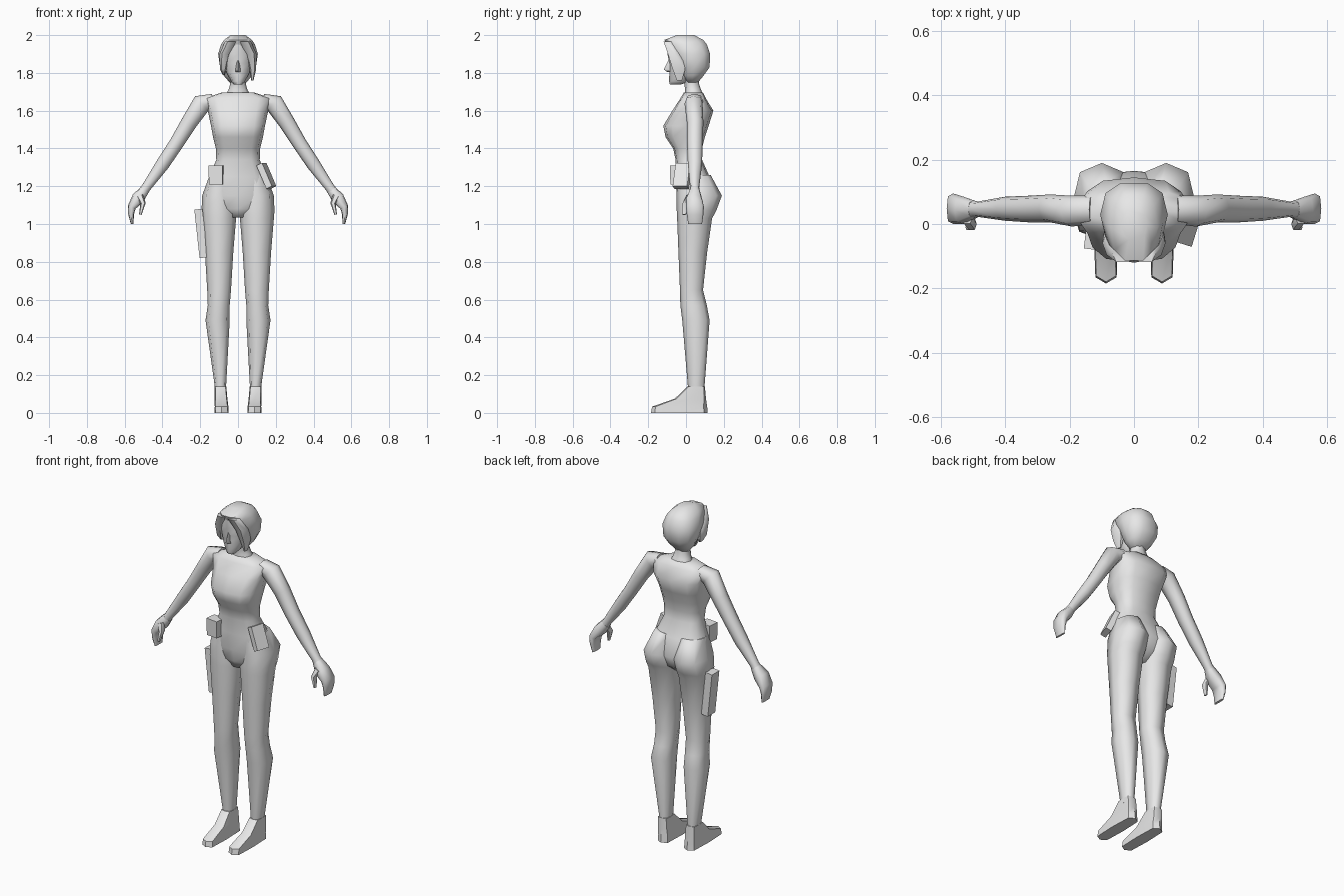
import bpy, bmesh, math
from mathutils import Vector

grey = bpy.data.materials.new("plain grey")
grey.diffuse_color = (0.8, 0.8, 0.8, 1)


def finish(name, bm, angle=65):
    bmesh.ops.recalc_face_normals(bm, faces=bm.faces)
    me = bpy.data.meshes.new(name)
    bm.to_mesh(me)
    bm.free()
    ob = bpy.data.objects.new(name, me)
    bpy.context.collection.objects.link(ob)
    me.materials.append(grey)
    bpy.ops.object.select_all(action='DESELECT')
    ob.select_set(True)
    bpy.context.view_layer.objects.active = ob
    bpy.ops.object.shade_smooth_by_angle(angle=math.radians(angle))
    return ob


def loft(name, rings, angle=65):
    """Skin a list of closed point rings and cap both ends."""
    bm = bmesh.new()
    vs = [[bm.verts.new(p) for p in r] for r in rings]
    n = len(vs[0])
    for a, b in zip(vs, vs[1:]):
        for i in range(n):
            j = (i + 1) % n
            bm.faces.new((a[i], a[j], b[j], b[i]))
    bm.faces.new(vs[0])
    bm.faces.new(vs[-1])
    return finish(name, bm, angle)


def ring(center, u, v, n=8, e=0.8):
    """Superellipse with half axes u and v."""
    pts = []
    for i in range(n):
        a = 2 * math.pi * i / n
        c, s = math.cos(a), math.sin(a)
        c = math.copysign(abs(c) ** e, c) if abs(c) > 1e-6 else 0
        s = math.copysign(abs(s) ** e, s) if abs(s) > 1e-6 else 0
        pts.append(Vector(center) + Vector(u) * c + Vector(v) * s)
    return pts


def column(name, rows, side=1, n=8, e=0.8, angle=65):
    """Upright loft; rows are z, centre x, half width, front y, back y."""
    loft(name, [ring((side * cx, (f + b) / 2, z), (w, 0, 0), (0, (b - f) / 2, 0), n, e)
                for z, cx, w, f, b in rows], angle)


def limb(name, rows, side, n=8, e=0.8):
    """Loft along a path in xz; rows are x, z, half thickness, front y, back y."""
    rings = []
    for i, (x, z, t, f, b) in enumerate(rows):
        p, q = rows[max(i - 1, 0)], rows[min(i + 1, len(rows) - 1)]
        d = Vector((q[0] - p[0], 0, q[1] - p[1])).normalized()
        rings.append(ring((side * x, (f + b) / 2, z), (-d.z * t * side, 0, d.x * t),
                          (0, (b - f) / 2, 0), n, e))
    loft(name, rings)


def block(name, loc, size, tilt=0.0, yaw=0.0, taper=1.0):
    bm = bmesh.new()
    bmesh.ops.create_cube(bm, size=1)
    for v in bm.verts:
        k = taper if v.co.z < 0 else 1
        v.co = Vector((v.co.x * size[0] * k, v.co.y * size[1] * k, v.co.z * size[2]))
    ob = finish(name, bm, 30)
    ob.location = loc
    ob.rotation_euler = (0, tilt, yaw)


# torso and neck
column("torso", [
    (1.035, 0, .04, -.02, .08), (1.08, 0, .13, -.04, .135), (1.15, 0, .183, -.05, .165),
    (1.25, 0, .152, -.055, .125), (1.34, 0, .115, -.055, .085), (1.40, 0, .117, -.068, .085),
    (1.46, 0, .132, -.108, .10), (1.52, 0, .143, -.12, .12), (1.60, 0, .16, -.072, .145),
    (1.665, 0, .18, -.03, .105), (1.695, 0, .09, -.012, .09)], n=12, e=.72)
column("neck", [(1.66, 0, .08, -.01, .10), (1.71, 0, .05, -.005, .08),
                (1.74, 0, .042, -.008, .07), (1.80, 0, .042, -.02, .07)])

for side, tag in ((-1, "right"), (1, "left")):
    # leg with buttock, knee and calf
    column(tag + "_leg", [
        (.11, .093, .03, .012, .10), (.14, .093, .03, .01, .098), (.49, .108, .064, -.02, .125),
        (.57, .102, .058, -.03, .11), (.65, .10, .063, -.032, .09), (.85, .10, .075, -.04, .112),
        (1.03, .10, .09, -.047, .138), (1.07, .10, .093, -.049, .16),
        (1.15, .10, .09, -.05, .19), (1.26, .085, .065, -.045, .13)], side)
    # shoe
    column(tag + "_shoe", [
        (0, .087, .038, -.185, .115), (.033, .087, .036, -.18, .112),
        (.075, .09, .034, -.06, .106), (.14, .093, .031, .008, .10)], side, e=.4, angle=45)
    # arm
    limb(tag + "_arm", [
        (.13, 1.655, .035, .0, .09), (.192, 1.638, .052, -.008, .088),
        (.26, 1.535, .043, .005, .092), (.325, 1.428, .038, .005, .088),
        (.40, 1.315, .036, .01, .085), (.485, 1.195, .025, .022, .07),
        (.52, 1.145, .028, .012, .078)], side)
    # hand and thumb
    limb(tag + "_hand", [
        (.495, 1.18, .026, .02, .072), (.53, 1.135, .034, .0, .085), (.562, 1.09, .022, -.0, .095),
        (.566, 1.05, .015, .004, .092), (.560, 1.0, .007, .012, .085)], side, e=.6)
    limb(tag + "_thumb", [
        (.52, 1.15, .02, .0, .04), (.503, 1.11, .014, -.02, .02), (.517, 1.05, .007, -.02, .0)],
        side, n=6)
    # parted fringe hanging beside the face
    column(tag + "_fringe", [
        (1.965, .035, .035, -.122, -.05), (1.90, .068, .03, -.10, -.02),
        (1.82, .078, .018, -.075, .0), (1.76 if side > 0 else 1.79, .076, .006, -.05, -.02)],
        side, n=6)

# hair cap
column("hair", [
    (1.75, 0, .045, .0, .065), (1.785, 0, .075, -.02, .095), (1.83, 0, .095, -.04, .128),
    (1.90, 0, .105, -.075, .132), (1.95, 0, .09, -.105, .115), (1.975, 0, .073, -.118, .095),
    (2.0, 0, .04, -.05, .045)], n=10)
# face
column("face", [
    (1.738, 0, .022, -.085, -.03), (1.755, 0, .036, -.09, .02), (1.80, 0, .06, -.088, .03),
    (1.85, 0, .072, -.088, .03), (1.90, 0, .072, -.098, .03), (1.95, 0, .05, -.104, .03)])
column("nose", [(1.805, 0, .013, -.10, -.07), (1.818, 0, .013, -.118, -.07),
                (1.87, 0, .005, -.092, -.07)], n=4, e=1)

# belt pouches and thigh holster
block("front_pouch", (-.115, -.048, 1.26), (.075, .065, .1), 0, -.12, .95)
block("side_pouch", (.150, -.02, 1.255), (.034, .08, .135), -.42, -.3)
block("thigh_holster", (-.196, .05, .95), (.043, .07, .258), -.108)
